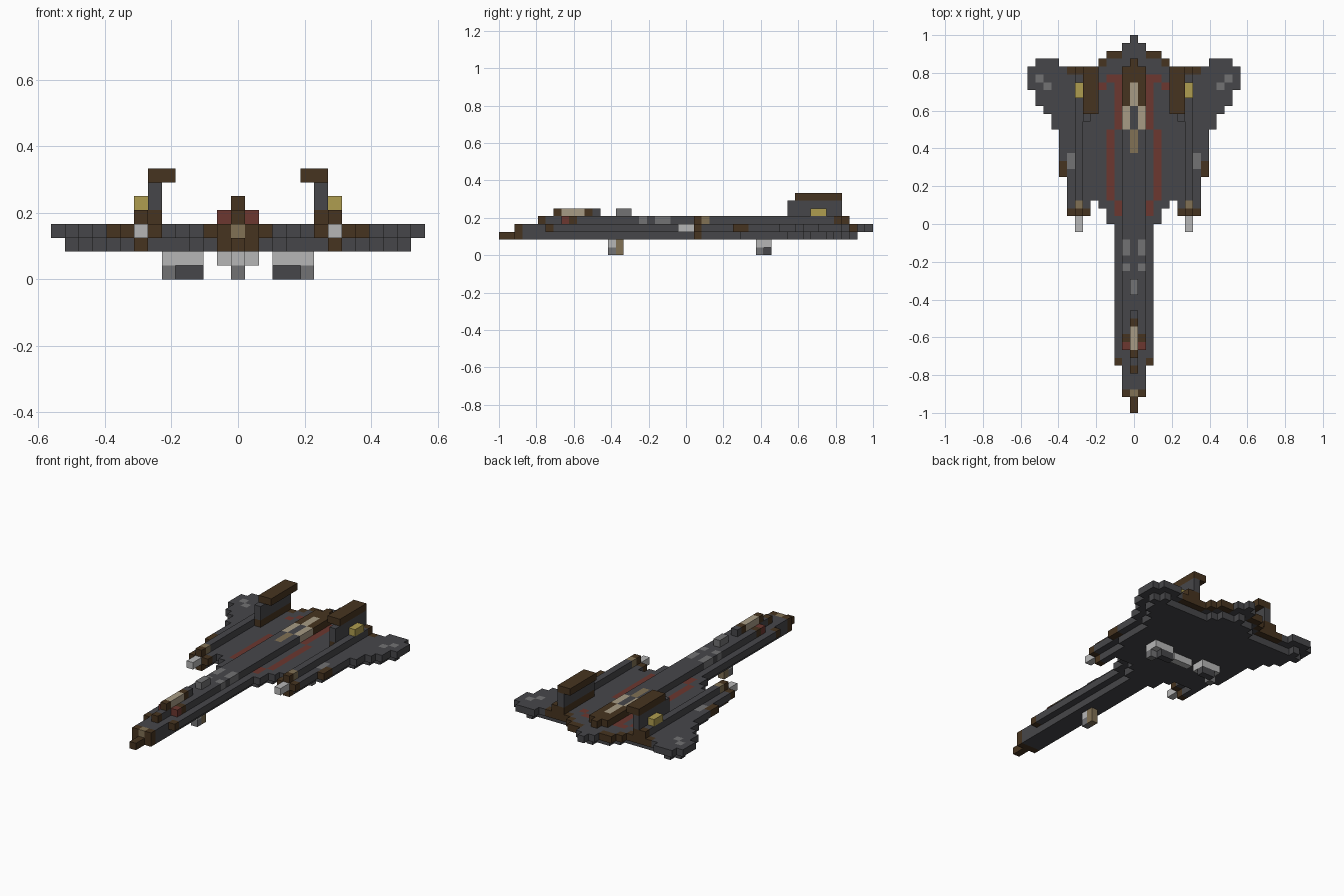
import bpy, bmesh
from mathutils import Vector

if "Cube" in bpy.data.objects:
    bpy.data.objects.remove(bpy.data.objects["Cube"], do_unlink=True)

U = 1 / 24  # edge length of one block


def make_material(name, rgb):
    m = bpy.data.materials.new(name)
    m.use_nodes = True
    m.diffuse_color = (*rgb, 1)
    bsdf = m.node_tree.nodes["Principled BSDF"]
    bsdf.inputs["Base Color"].default_value = (*rgb, 1)
    bsdf.inputs["Roughness"].default_value = 0.9
    return m


PALETTE = {
    "hull": make_material("dark grey hull", (0.062, 0.062, 0.068)),
    "brown": make_material("dark brown trim", (0.062, 0.034, 0.014)),
    "red": make_material("dull red stripe", (0.15, 0.038, 0.029)),
    "yellow": make_material("dull yellow", (0.43, 0.34, 0.08)),
    "cream": make_material("pale tan", (0.39, 0.33, 0.235)),
    "tan": make_material("dark tan", (0.22, 0.165, 0.09)),
    "grey": make_material("medium grey", (0.17, 0.17, 0.175)),
    "light": make_material("light grey", (0.47, 0.47, 0.47)),
}
NAMES = list(PALETTE)
parts = {}  # part name -> {block: colour}


def fill(part, colour, xs, ys, zs, mirror=True):
    """Fill inclusive block ranges, mirrored left to right."""
    cells = parts.setdefault(part, {})
    for x in range(xs[0], xs[1] + 1):
        for y in range(ys[0], ys[1] + 1):
            for z in range(zs[0], zs[1] + 1):
                cells[x, y, z] = colour
                if mirror:
                    cells[-x, y, z] = colour


def paint(part, colour, xs, ys, z):
    """Recolour blocks that are already in the part."""
    cells = parts[part]
    for x in range(xs[0], xs[1] + 1):
        for y in range(ys[0], ys[1] + 1):
            for key in ((x, y, z), (-x, y, z)):
                if key in cells:
                    cells[key] = colour


# Main deck: half width over each run of rows
for half, first, last in ((1, -22, -19), (2, -18, -1), (3, 0, 1), (4, 2, 2),
                          (8, 3, 5), (9, 6, 11), (10, 12, 13), (11, 14, 14),
                          (12, 15, 16), (13, 17, 19), (4, 20, 20), (3, 21, 21),
                          (1, 22, 22), (0, 23, 23)):
    fill("main_deck", "hull", (0, half), (first, last), (3, 3))
fill("main_deck", "hull", (10, 12), (20, 20), (3, 3))
fill("main_deck", "hull", (6, 8), (2, 2), (3, 3))
fill("main_deck", "brown", (6, 8), (1, 1), (3, 3))

# Belly: the deck outline drawn in by one block, with a longer nose
deck = set(parts["main_deck"])
for x, y, z in deck:
    if all((x + i, y + j, z) in deck for i in (-1, 0, 1) for j in (-1, 0, 1)):
        fill("belly", "hull", (x, x), (y, y), (2, 2), False)
fill("belly", "hull", (0, 1), (-21, -17), (2, 2))
fill("belly", "brown", (0, 1), (-22, -22), (2, 2))
fill("belly", "brown", (0, 0), (-24, -23), (2, 2))

# Deck markings: stripes, trailing edge, wing patches, nose
for xs, ys in (((4, 4), (17, 17)), ((2, 3), (18, 18)), ((2, 2), (12, 17)),
               ((3, 3), (3, 11)), ((2, 2), (1, 2))):
    paint("main_deck", "red", xs, ys, 3)
for xs, ys in (((5, 8), (19, 19)), ((4, 4), (20, 20)), ((2, 3), (21, 21)),
               ((9, 9), (6, 7)), ((2, 2), (-18, -18)), ((1, 1), (-22, -22))):
    paint("main_deck", "brown", xs, ys, 3)
paint("main_deck", "tan", (0, 0), (-22, -22), 3)
for xs, ys in (((12, 12), (18, 18)), ((11, 11), (17, 17)), ((8, 8), (7, 8))):
    paint("main_deck", "grey", xs, ys, 3)

# Raised spine along the body
fill("spine", "hull", (0, 0), (-19, 20), (4, 4))
fill("spine", "hull", (1, 1), (-16, 19), (4, 4))
for colour, xs, ys in (("brown", (0, 0), (-19, -19)), ("red", (1, 1), (-16, -16)),
                       ("brown", (1, 1), (-15, -15)), ("grey", (1, 1), (-6, -6)),
                       ("grey", (1, 1), (-4, -3)), ("tan", (0, 0), (9, 11)),
                       ("cream", (1, 1), (12, 14)), ("cream", (0, 0), (15, 17)),
                       ("brown", (1, 1), (15, 19)), ("brown", (0, 0), (18, 20))):
    paint("spine", colour, xs, ys, 4)

# Canopy and dorsal bump
fill("canopy", "brown", (0, 0), (-17, -13), (5, 5))
fill("canopy", "cream", (0, 0), (-16, -14), (5, 5))
fill("canopy", "hull", (0, 0), (-12, -12), (5, 5))
fill("dorsal_bump", "grey", (0, 0), (-9, -8), (5, 5))

# Wing cannons, left and right
fill("wing_cannons", "hull", (7, 7), (3, 18), (4, 4))
fill("wing_cannons", "brown", (7, 7), (19, 19), (4, 4))
fill("wing_cannons", "tan", (7, 7), (2, 2), (4, 4))
fill("wing_cannons", "hull", (7, 7), (2, 3), (2, 2))
fill("wing_cannons", "brown", (7, 7), (1, 1), (4, 4))
fill("wing_cannons", "brown", (7, 7), (1, 1), (2, 2))
fill("cannon_barrels", "light", (7, 7), (-1, 0), (3, 3))
fill("cannon_lamps", "yellow", (7, 7), (16, 17), (5, 5))

# Tail fins with inward caps
fill("tail_fins", "brown", (6, 6), (13, 19), (4, 4))
fill("tail_fins", "hull", (6, 6), (13, 19), (5, 6))
fill("fin_caps", "brown", (5, 6), (14, 19), (7, 7))

# Landing gear
fill("nose_gear", "light", (0, 0), (-10, -10), (1, 1))
fill("nose_gear", "grey", (0, 0), (-10, -10), (0, 0))
fill("nose_gear", "tan", (0, 0), (-9, -9), (0, 1))
fill("main_gear", "light", (3, 5), (9, 10), (1, 1))
fill("main_gear", "grey", (5, 5), (9, 9), (0, 0))
fill("main_gear", "hull", (3, 4), (10, 10), (0, 0))
fill("gear_bay_door", "light", (0, 1), (9, 9), (1, 1))

# Turn each part into one clean mesh, keeping only exposed sides
solid = {cell for cells in parts.values() for cell in cells}


def build(name, cells):
    bm = bmesh.new()
    for cell, colour in cells.items():
        centre = Vector((cell[0], cell[1] + 0.5, cell[2] + 0.5))
        for axis in range(3):
            for sign in (-1, 1):
                n = Vector((0, 0, 0))
                n[axis] = sign
                if tuple(int(c + d) for c, d in zip(cell, n)) in solid:
                    continue
                a = Vector((0, 0, 0))
                a[(axis + 1) % 3] = 0.5
                b = n.cross(a)
                mid = centre + n * 0.5
                ring = (mid + a + b, mid - a + b, mid - a - b, mid + a - b)
                face = bm.faces.new([bm.verts.new(p * U) for p in ring])
                face.material_index = NAMES.index(colour)
    bmesh.ops.remove_doubles(bm, verts=bm.verts, dist=U * 0.01)
    bm.normal_update()
    bmesh.ops.dissolve_limit(bm, angle_limit=0.01, verts=bm.verts,
                             edges=bm.edges, delimit={"MATERIAL"})
    # Keep only the colours this part uses
    used = sorted({f.material_index for f in bm.faces})
    for f in bm.faces:
        f.material_index = used.index(f.material_index)
    mesh = bpy.data.meshes.new(name)
    for i in used:
        mesh.materials.append(PALETTE[NAMES[i]])
    bm.to_mesh(mesh)
    bm.free()
    bpy.context.collection.objects.link(bpy.data.objects.new(name, mesh))


for part_name, part_cells in parts.items():
    build(part_name, part_cells)
